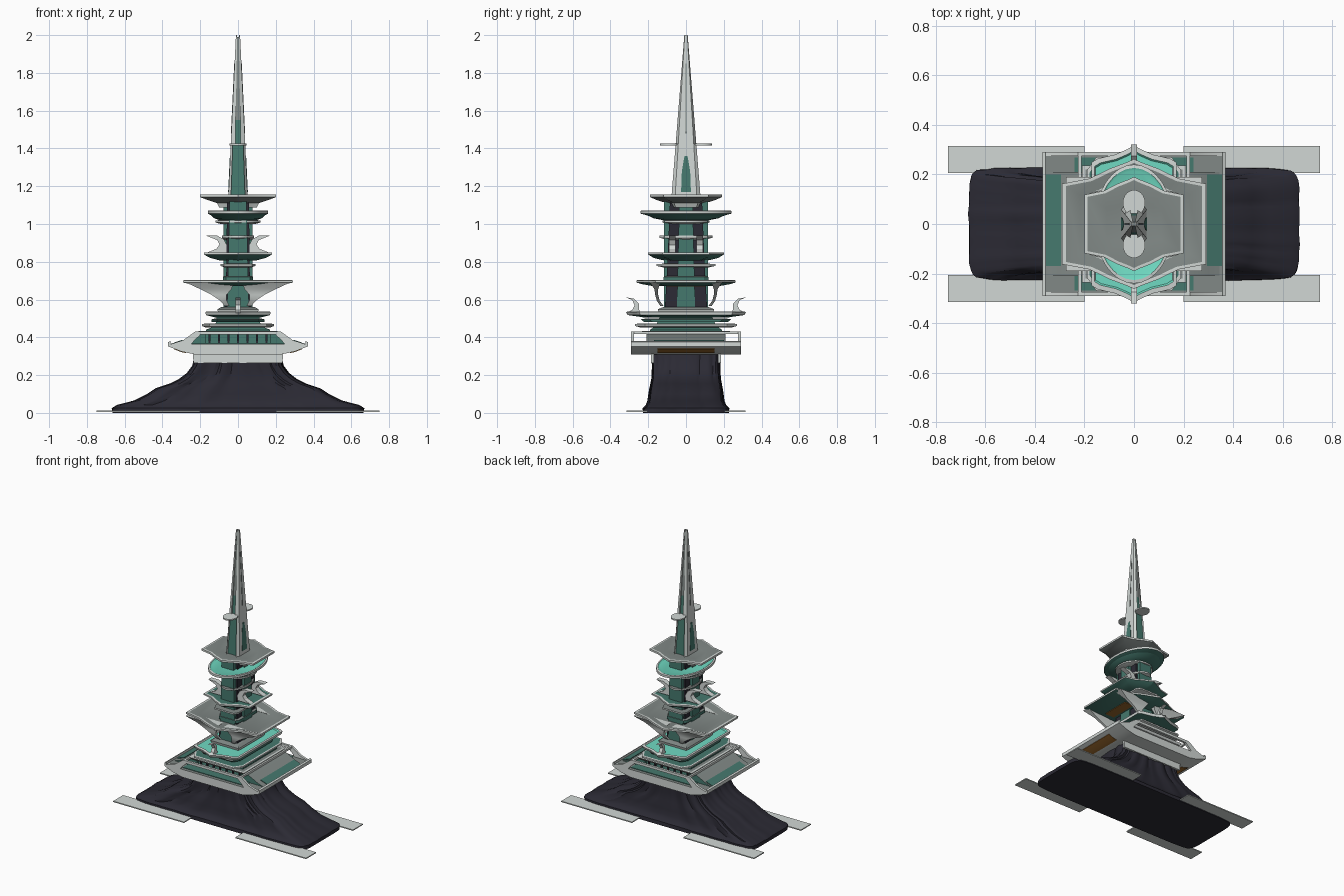
import bpy, bmesh, math
from mathutils import noise, Vector


def material(name, rgb):
    m = bpy.data.materials.new(name)
    m.diffuse_color = (*rgb, 1)
    return m


WHITE = material("pale_metal", (0.64, 0.68, 0.66))
GREY = material("mid_grey", (0.22, 0.25, 0.24))
TEAL = material("dark_teal", (0.06, 0.19, 0.155))
AQUA = material("aqua", (0.16, 0.70, 0.54))
ROCK = material("dark_slate", (0.024, 0.023, 0.034))
BRONZE = material("bronze", (0.30, 0.13, 0.025))


def finish(name, bm, side, top=None, under=None):
    """Make the object; upward and downward faces may take their own colour."""
    bmesh.ops.recalc_face_normals(bm, faces=bm.faces)
    bm.normal_update()
    for f in bm.faces:
        f.material_index = 1 if f.normal.z > 0.6 else 2 if f.normal.z < -0.6 else 0
    me = bpy.data.meshes.new(name)
    bm.to_mesh(me)
    bm.free()
    for m in (side, top or side, under or side):
        me.materials.append(m)
    ob = bpy.data.objects.new(name, me)
    bpy.context.collection.objects.link(ob)
    return ob


def loft_rings(name, rings, *mats):
    bm = bmesh.new()
    rows = [[bm.verts.new(p) for p in r] for r in rings]
    n = len(rows[0])
    for a, b in zip(rows, rows[1:]):
        for i in range(n):
            j = (i + 1) % n
            bm.faces.new((a[i], a[j], b[j], b[i]))
    bm.faces.new(rows[0])
    bm.faces.new(rows[-1])
    return finish(name, bm, *mats)


def loft(name, outline, sections, *mats, rim=None):
    """Stack scaled outlines (half_x, half_y, z); the rim band keeps the side colour."""
    ob = loft_rings(name, [[(x * hx, y * hy, z) for x, y in outline]
                           for hx, hy, z in sections], *mats)
    if rim is not None:
        n = len(outline)
        for p in ob.data.polygons[rim * n:(rim + 1) * n]:
            p.material_index = 0
    return ob


def prism(name, pts, axis, lo, hi, *mats):
    """Extrude a (side, z) profile along the x or y axis."""
    def ring(d):
        return [(d, p, z) if axis == 'x' else (p, d, z) for p, z in pts]
    return loft_rings(name, [ring(lo), ring(hi)], *mats)


def box(name, x0, x1, y0, y1, z0, z1, *mats):
    return prism(name, [(x0, z0), (x1, z0), (x1, z1), (x0, z1)], 'y', y0, y1, *mats)


def mirrored(quarter):
    """Four-way symmetric outline with a point at each y end."""
    back = quarter[::-1]
    return (quarter + [(0, 1)] + [(-x, y) for x, y in back]
            + [(-x, -y) for x, y in quarter] + [(0, -1)] + [(x, -y) for x, y in back])


RECT = [(1, 1), (-1, 1), (-1, -1), (1, -1)]
HEX = mirrored([(1, 0.62), (0.62, 0.70), (0.32, 0.86), (0.1, 0.95)])
WIDE = mirrored([(1, 0.78), (0.85, 0.83), (0.45, 0.88), (0.15, 0.95)])
OVAL = [(math.cos(a), math.sin(a)) for a in (i * math.tau / 32 for i in range(32))]
BLOCK = [(1, 0.8), (0.8, 1), (-0.8, 1), (-1, 0.8), (-1, -0.8), (-0.8, -1), (0.8, -1), (1, -0.8)]

# Ground plates
for sx in (-1, 1):
    for sy in (-1, 1):
        xs = sorted((0.20 * sx, 0.75 * sx))
        ys = sorted((0.205 * sy, 0.315 * sy))
        box("ground_plate", *xs, *ys, 0.006, 0.013, WHITE)

# Rock foundation with vertical folds that flare outwards
N = 28
edge = [-1 + 2 * i / N for i in range(N)]
square = ([(t, -1) for t in edge] + [(1, t) for t in edge]
          + [(-t, 1) for t in edge] + [(-1, -t) for t in edge])
rings = []
for hx, hy, z in [(0.665, 0.228, 0), (0.668, 0.228, 0.025), (0.64, 0.21, 0.042), (0.55, 0.20, 0.065),
                  (0.48, 0.195, 0.10), (0.435, 0.19, 0.13), (0.36, 0.185, 0.155), (0.31, 0.18, 0.18),
                  (0.27, 0.178, 0.21), (0.24, 0.177, 0.25), (0.225, 0.18, 0.32)]:
    ring = []
    for x, y in square:
        crease = abs(noise.noise(Vector((x * 4.3, y * 3.1, z * 1.5)))) ** 0.6
        fold = (0.022 * crease - 0.012) * min(1, z * 16)
        k = 1 - 0.05 * (abs(x) * abs(y)) ** 8
        ring.append((x * k * (hx + fold), y * k * (hy + fold), z))
    rings.append(ring)
loft_rings("rock_base", rings, ROCK)

# Tower core with teal wall panels
loft("lower_core", RECT, [(0.18, 0.20, 0.32), (0.17, 0.19, 0.44), (0.12, 0.16, 0.46), (0.11, 0.13, 0.53)], TEAL)
loft("tower_core", RECT, [(0.075, 0.115, 0.5), (0.062, 0.10, 0.75), (0.058, 0.085, 1.12)], ROCK)
for s in (-1, 1):
    prism("front_panel", [(-0.058, 0.5), (0.058, 0.5), (0.045, 1.12), (-0.045, 1.12)], 'y',
          s * 0.08, s * 0.117, TEAL)
    prism("side_panel", [(-0.05, 0.5), (0.05, 0.5), (0.035, 1.12), (-0.035, 1.12)], 'x',
          s * 0.05, s * 0.077, TEAL)
    # Pale collar where the rock meets the deck
    prism("rock_collar", [(-0.235, 0.265), (0.235, 0.265), (0.24, 0.32), (-0.24, 0.32)], 'y',
          s * 0.17, s * 0.186, WHITE)

# Main deck: hull, sloping roof, gable frames and railings
prism("deck_hull", [(-0.23, 0.31), (0.23, 0.31), (0.30, 0.325), (0.37, 0.352), (0.37, 0.365),
                    (-0.37, 0.365), (-0.37, 0.352), (-0.30, 0.325)], 'y', -0.29, 0.29, WHITE, GREY)
for s in (-1, 1):
    prism("deck_roof", [(s * 0.36, 0.36), (s * 0.30, 0.38), (s * 0.21, 0.425), (s * 0.17, 0.425),
                        (s * 0.17, 0.36)], 'y', -0.21, 0.21, TEAL, GREY)
    prism("roof_inlay", [(s * 0.355, 0.366), (s * 0.295, 0.387), (s * 0.295, 0.38), (s * 0.355, 0.362)],
          'y', -0.17, 0.20, TEAL)
    prism("deck_edge_rail", [(s * 0.358, 0.36), (s * 0.37, 0.36), (s * 0.37, 0.375), (s * 0.358, 0.38)],
          'y', -0.29, 0.29, WHITE)
    prism("under_inlay", [(s * 0.275, 0.3165), (s * 0.30, 0.322), (s * 0.34, 0.3375),
                          (s * 0.34, 0.345), (s * 0.275, 0.325)], 'y', -0.15, 0.15, BRONZE)
    box("roof_ridge_beam", *sorted((s * 0.212, s * 0.225)), -0.29, 0.29, 0.418, 0.432, WHITE)
    y0, y1 = s * 0.274, s * 0.29
    box("gable_beam", -0.225, 0.225, y0, y1, 0.414, 0.432, WHITE)
    box("deck_floor_inlay", -0.24, 0.24, *sorted((s * 0.208, s * 0.268)), 0.362, 0.369, TEAL)
    for t in (-1, 1):
        prism("gable_brace", [(t * 0.37, 0.36), (t * 0.29, 0.385), (t * 0.225, 0.432), (t * 0.20, 0.412),
                              (t * 0.23, 0.385), (t * 0.25, 0.36)], 'y', y0, y1, WHITE)
    for k in range(-3, 4):
        box("window_post", k * 0.05 - 0.005, k * 0.05 + 0.005, s * 0.19, s * 0.203, 0.36, 0.42, ROCK)

# Stepped terraces above the deck
loft("terrace_slab", RECT, [(0.20, 0.225, 0.42), (0.21, 0.235, 0.434), (0.195, 0.22, 0.434)],
     WHITE, GREY, rim=1)
loft("terrace_low", BLOCK, [(0.17, 0.24, 0.452), (0.19, 0.27, 0.46), (0.19, 0.27, 0.47),
                            (0.18, 0.258, 0.472), (0.16, 0.24, 0.47)], WHITE, TEAL, rim=2)
loft("terrace_mid", BLOCK, [(0.14, 0.22, 0.48), (0.14, 0.24, 0.495), (0.12, 0.21, 0.50)], TEAL, GREY)
loft("terrace_wide", WIDE, [(0.12, 0.22, 0.505), (0.17, 0.31, 0.518), (0.172, 0.318, 0.535),
                            (0.16, 0.297, 0.537), (0.155, 0.29, 0.530)], WHITE, AQUA, TEAL, rim=2)
loft("terrace_top", RECT, [(0.10, 0.14, 0.52), (0.11, 0.15, 0.548), (0.09, 0.12, 0.56)], WHITE, GREY)

# Curled horns at both ends of the wide terrace
for s in (-1, 1):
    horn = [(0.24, 0.525), (0.285, 0.522), (0.315, 0.53), (0.285, 0.545), (0.272, 0.57),
            (0.285, 0.598), (0.32, 0.612), (0.275, 0.605), (0.25, 0.58), (0.25, 0.55)]
    prism("terrace_horn", [(s * y, z) for y, z in horn], 'x', -0.012, 0.012, WHITE)

# Winged mid tier and its sweeping brackets
loft("wing_tier", HEX, [(0.17, 0.18, 0.672), (0.25, 0.235, 0.682), (0.29, 0.262, 0.69), (0.29, 0.262, 0.702),
                        (0.275, 0.247, 0.703), (0.22, 0.19, 0.688)], WHITE, GREY, TEAL, rim=3)
for s in (-1, 1):
    prism("tier_under_inlay", [(s * 0.09, 0.673), (s * 0.16, 0.673), (s * 0.16, 0.668), (s * 0.09, 0.668)],
          'y', -0.10, 0.10, BRONZE)
    for t in (-1, 1):
        # Each level is (x inner, x outer, y inner, y outer, z)
        levels = [(0.045, 0.07, 0.118, 0.135, 0.565), (0.06, 0.095, 0.14, 0.155, 0.595),
                  (0.06, 0.14, 0.147, 0.163, 0.625), (0.035, 0.20, 0.147, 0.167, 0.655),
                  (0.02, 0.275, 0.135, 0.19, 0.69)]
        loft_rings("wing_bracket", [[(t * a, s * c, z), (t * b, s * c, z), (t * b, s * d, z), (t * a, s * d, z)]
                                    for a, b, c, d, z in levels], WHITE)

# Slim collars
loft("collar_low", BLOCK, [(0.08, 0.12, 0.70), (0.08, 0.12, 0.72), (0.07, 0.1, 0.725)], TEAL, GREY)
loft("collar_high", BLOCK, [(0.07, 0.12, 0.77), (0.092, 0.155, 0.778), (0.092, 0.155, 0.788),
                            (0.07, 0.12, 0.79)], WHITE, GREY)

# Horned upper tier
loft("horned_tier", HEX, [(0.10, 0.12, 0.808), (0.145, 0.17, 0.82), (0.18, 0.20, 0.838), (0.18, 0.20, 0.848),
                          (0.165, 0.185, 0.85), (0.12, 0.13, 0.842)], WHITE, TEAL, TEAL, rim=3)
loft("saddle_roof", OVAL, [(0.075, 0.09, 0.915), (0.085, 0.14, 0.927), (0.085, 0.14, 0.938),
                           (0.07, 0.11, 0.94)], WHITE, GREY)
for s in (-1, 1):
    horn = [(0.05, 0.85), (0.16, 0.85), (0.115, 0.868), (0.098, 0.89), (0.11, 0.915), (0.168, 0.938),
            (0.11, 0.938), (0.075, 0.92), (0.06, 0.89)]
    for t in (-1, 1):
        prism("side_horn", [(s * x, z) for x, z in horn], 'y', t * 0.055, t * 0.09, WHITE)

# Oval ring tier
loft("ring_lower", OVAL, [(0.09, 0.09, 1.0), (0.12, 0.125, 1.008), (0.12, 0.125, 1.018), (0.09, 0.11, 1.022)],
     WHITE, GREY)
loft("ring_bowl", OVAL, [(0.09, 0.11, 1.018), (0.125, 0.17, 1.03), (0.145, 0.21, 1.048)], TEAL)
loft("ring_tier", OVAL, [(0.14, 0.20, 1.044), (0.16, 0.24, 1.055), (0.16, 0.24, 1.07),
                         (0.15, 0.226, 1.072), (0.143, 0.215, 1.067)], WHITE, AQUA, TEAL, rim=2)

# Crown tier
loft("crown_tier", HEX, [(0.10, 0.09, 1.088), (0.11, 0.10, 1.11), (0.155, 0.15, 1.125), (0.20, 0.19, 1.142),
                         (0.20, 0.19, 1.155), (0.187, 0.177, 1.157), (0.11, 0.10, 1.145)],
     WHITE, GREY, GREY, rim=4)


# Spire: recessed core between two tapering side blades
def spire(z):
    t = (z - 1.13) / 0.87
    return 0.052 + (0.011 - 0.052) * t, 0.078 + (0.009 - 0.078) * t


def core_sections(zs, fx):
    return [(spire(z)[0] * fx, spire(z)[1] * 0.78, z) for z in zs]


loft("spire_core_low", RECT, core_sections((1.13, 1.42), 0.8), TEAL)
loft("spire_core_mid", RECT, core_sections((1.42, 1.55), 0.6), TEAL)
loft("spire_core_high", RECT, core_sections((1.55, 1.99), 0.6), GREY)
for s in (-1, 1):
    for name, zs, f in (("blade_low", (1.13, 1.42), 0.72), ("blade_high", (1.42, 2.0), 0.38)):
        rings = []
        for z in zs:
            w, d = spire(z)
            rings.append([(s * w * f, d, z), (s * w, d * 0.75, z), (s * w, -d * 0.75, z), (s * w * f, -d, z)])
        loft_rings(name, rings, WHITE)
    # Teal streak and a dark seam on each blade
    for name, mat, rows in (("blade_streak", TEAL, ((1.17, 0.026), (1.28, 0.022), (1.36, 0.008))),
                            ("blade_seam", GREY, ((1.48, 0.004), (1.85, 0.003)))):
        loft_rings(name, [[(s * (spire(z)[0] + e), y, z) for e, y in
                           ((0.002, h), (0.002, -h), (-0.004, -h), (-0.004, h))] for z, h in rows], mat)
    # Small fin reaching out to front and back
    fin = [[(0.045 * x, s * 0.085 + 0.052 * y, z) for x, y in OVAL] for z in (1.416, 1.425)]
    loft_rings("spire_fin", fin, WHITE)

bpy.ops.object.select_all(action='SELECT')
bpy.context.view_layer.objects.active = bpy.data.objects["rock_base"]
bpy.ops.object.shade_smooth_by_angle(angle=math.radians(30))
